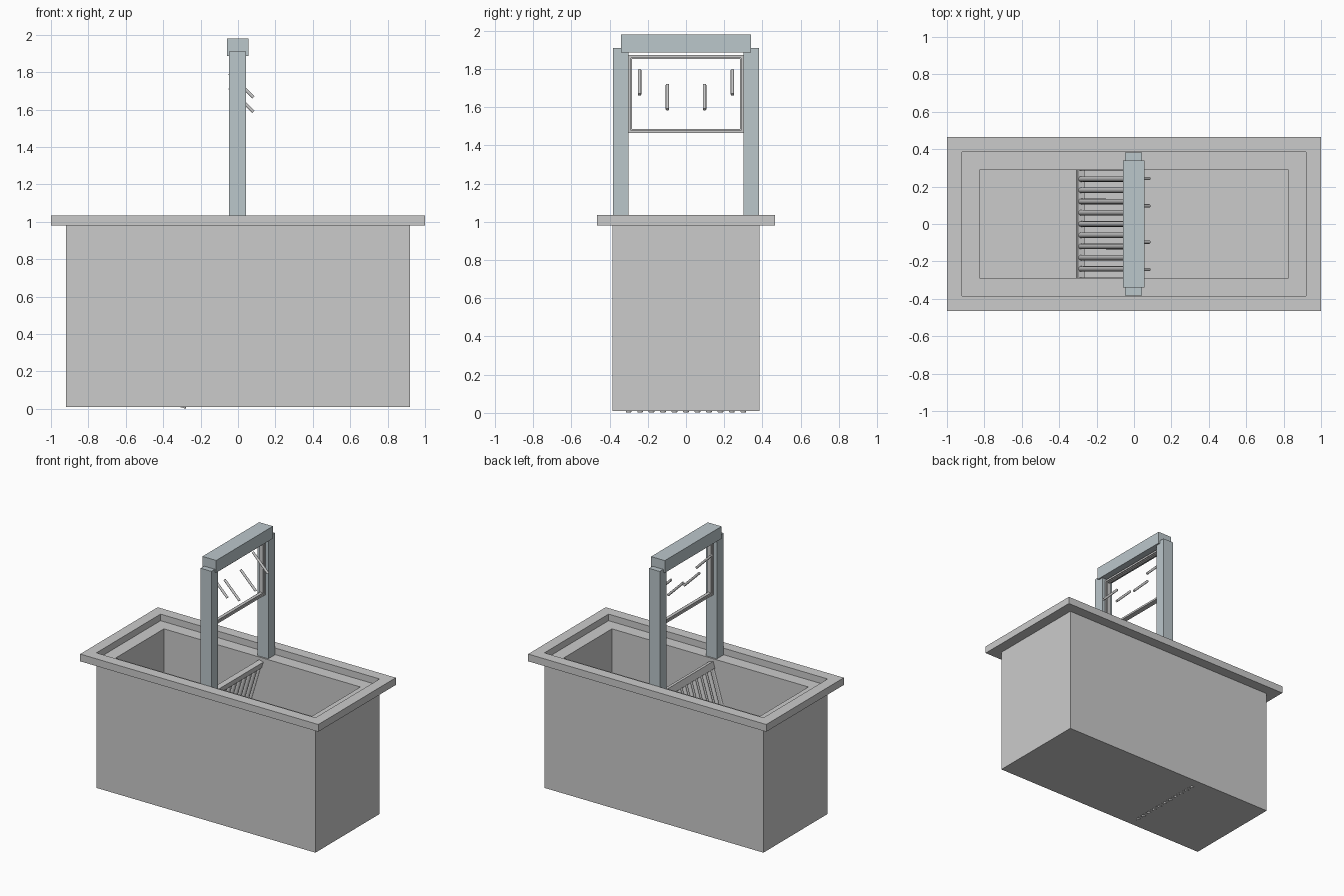
import bpy, bmesh, math
from mathutils import Vector, Matrix

if "Cube" in bpy.data.objects:
    bpy.data.objects.remove(bpy.data.objects["Cube"])

slate = bpy.data.materials.new("slate_paint")
slate.diffuse_color = (0.50, 0.57, 0.60, 1)
slate.use_nodes = True
slate.node_tree.nodes["Principled BSDF"].inputs["Base Color"].default_value = slate.diffuse_color


def finish(name, bm, mat=None):
    bmesh.ops.recalc_face_normals(bm, faces=bm.faces)
    me = bpy.data.meshes.new(name)
    bm.to_mesh(me)
    bm.free()
    ob = bpy.data.objects.new(name, me)
    bpy.context.collection.objects.link(ob)
    if mat:
        me.materials.append(mat)
    return ob


def box(name, lo, hi, mat=None, rot=None):
    lo, hi = Vector(lo), Vector(hi)
    bm = bmesh.new()
    bmesh.ops.create_cube(bm, size=1)
    size = hi - lo
    m = Matrix.Translation((lo + hi) / 2)
    if rot:
        m = m @ rot
    bmesh.ops.transform(bm, matrix=m @ Matrix.Diagonal((*size, 1)), verts=bm.verts)
    return finish(name, bm, mat)


def rod(name, a, b, r, sides=12):
    a, b = Vector(a), Vector(b)
    bm = bmesh.new()
    d = b - a
    bmesh.ops.create_cone(bm, cap_ends=True, segments=sides, radius1=r, radius2=r, depth=d.length)
    m = Matrix.Translation((a + b) / 2) @ d.to_track_quat('Z', 'Y').to_matrix().to_4x4()
    bmesh.ops.transform(bm, matrix=m, verts=bm.verts)
    ob = finish(name, bm)
    for p in ob.data.polygons:
        p.use_smooth = len(p.vertices) == 4
    ob.data.set_sharp_from_angle(angle=math.radians(40))
    return ob


def lathe_rect(name, rings, closed):
    """Stack rectangular rings (half x, half y, z); cap the ends or close the loop."""
    bm = bmesh.new()
    loops = [[bm.verts.new((sx * x, sy * y, z)) for sx, sy in ((-1, -1), (1, -1), (1, 1), (-1, 1))]
             for x, y, z in rings]
    n = len(loops)
    for i in range(n if closed else n - 1):
        p, q = loops[i], loops[(i + 1) % n]
        for k in range(4):
            bm.faces.new((p[k], p[(k + 1) % 4], q[(k + 1) % 4], q[k]))
    if not closed:
        bm.faces.new(loops[0])
        bm.faces.new(loops[-1])
    return finish(name, bm)


# Open tank and raised rim
lathe_rect("tank", [(0.92, 0.385, 0.01), (0.92, 0.385, 0.985), (0.825, 0.29, 0.985), (0.825, 0.29, 0.025)], False)
lathe_rect("tank_rim", [(1, 0.465, 0.98), (1, 0.465, 1.035), (0.92, 0.385, 1.035), (0.92, 0.385, 0.98)], True)

# Gantry posts and top beam
for s, side in ((-1, "front"), (1, "back")):
    y0, y1 = sorted((s * 0.302, s * 0.382))
    box(f"{side}_post", (-0.047, y0, 0.985), (0.043, y1, 1.91), slate)
box("top_beam", (-0.06, -0.34, 1.887), (0.055, 0.34, 1.98), slate)

# Thin window frame between the posts, with an inner lip
for part, w, d, o in (("frame", 0.014, 0.02, 0), ("lip", 0.008, 0.012, 0.012)):
    y, z0, z1 = 0.303 - o, 1.465 + o, 1.872 - o
    box(f"upper_{part}_bottom", (-d, -y, z0), (d, y, z0 + w))
    box(f"upper_{part}_top", (-d, -y, z1 - w), (d, y, z1))
    box(f"upper_{part}_front", (-d, -y, z0), (d, -y + w, z1))
    box(f"upper_{part}_back", (-d, y - w, z0), (d, y, z1))

# Four slanted pegs in the frame
for y, z in ((-0.243, 1.73), (-0.097, 1.652), (0.097, 1.652), (0.243, 1.73)):
    rod("slanted_peg", (-0.046, y, z + 0.064), (0.082, y, z - 0.064), 0.009)

# Leaning bar screen inside the tank
foot, head = Vector((-0.294, 0, 0.005)), Vector((-0.008, 0, 0.96))
tilt = Matrix.Rotation(math.atan2(head.x - foot.x, head.z - foot.z), 4, 'Y')
for i in range(-5, 6):
    off = Vector((0, i * 0.06, 0))
    rod("screen_bar", foot + off, head + off, 0.015)
for name, t, h in (("screen_bottom_rail", 0.025, 0.03), ("screen_top_rail", 0.975, 0.05)):
    c = foot.lerp(head, t)
    half = Vector((0.018, 0.3, h / 2))
    box(name, c - half, c + half, None, tilt)
